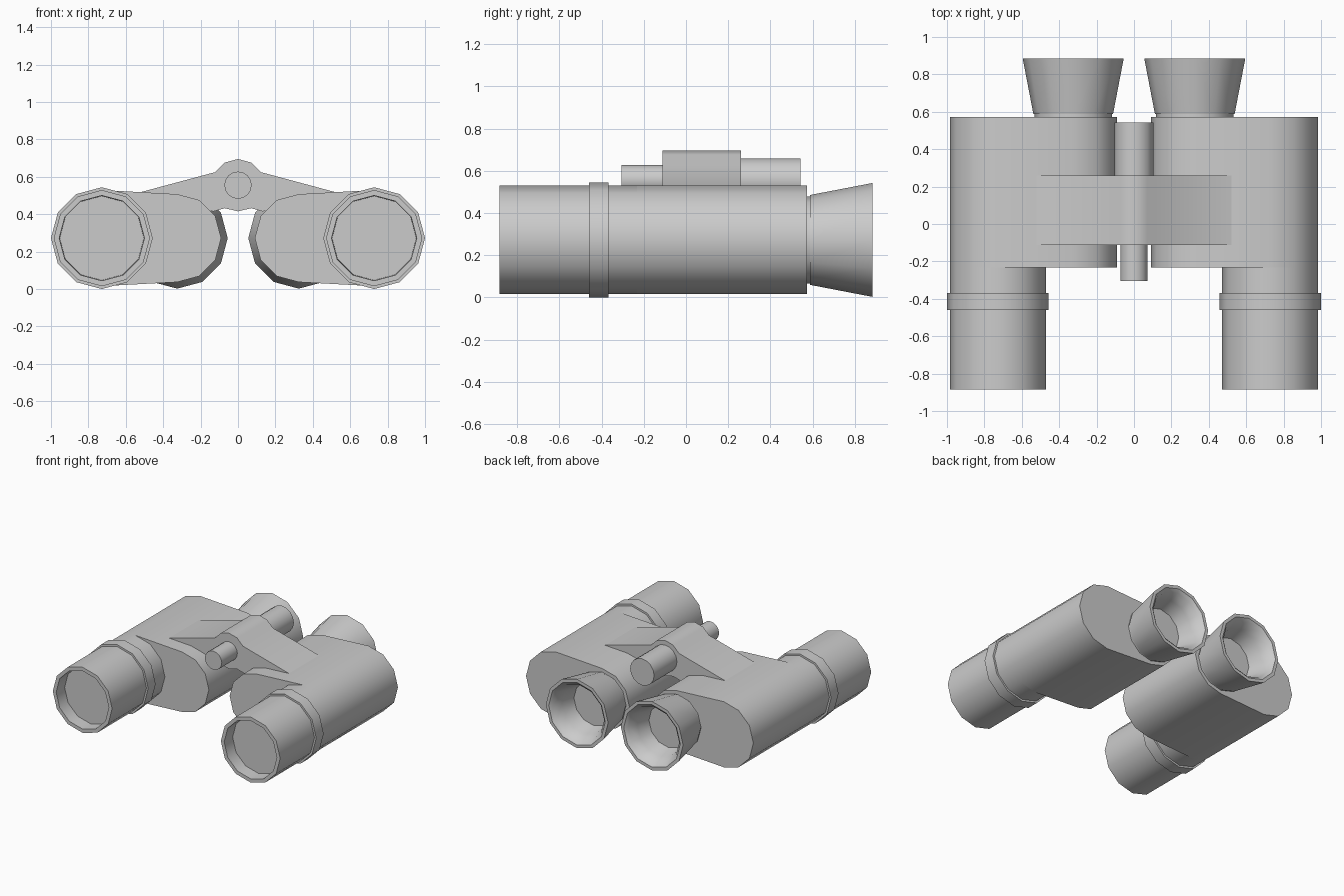
import bpy, bmesh, math

if "Cube" in bpy.data.objects:
    bpy.data.objects.remove(bpy.data.objects["Cube"])

AXIS_Z = 0.272      # height of the optical axes
OBJ_X = 0.728       # objective tube axis
EYE_X = 0.325       # eyepiece axis


def finish(name, bm, mirror):
    bmesh.ops.remove_doubles(bm, verts=bm.verts, dist=1e-5)
    bmesh.ops.recalc_face_normals(bm, faces=bm.faces)
    me = bpy.data.meshes.new(name)
    bm.to_mesh(me)
    bm.free()
    ob = bpy.data.objects.new(name, me)
    bpy.context.collection.objects.link(ob)
    bpy.ops.object.select_all(action='DESELECT')
    ob.select_set(True)
    bpy.context.view_layer.objects.active = ob
    bpy.ops.object.shade_smooth_by_angle(angle=math.radians(38))
    if mirror:
        ob.modifiers.new("Mirror", 'MIRROR').use_mirror_merge = False
    return ob


def lathe(name, cx, cz, profile, sides=12, mirror=False):
    """Revolve (radius, y) points around an axis parallel to y."""
    bm = bmesh.new()
    rings = []
    for r, y in profile:
        if r == 0:
            rings.append([bm.verts.new((cx, y, cz))] * sides)
        else:
            rings.append([bm.verts.new((cx + r * math.cos(2 * math.pi * i / sides), y,
                                        cz + r * math.sin(2 * math.pi * i / sides)))
                          for i in range(sides)])
    for a, b in zip(rings, rings[1:]):
        for i in range(sides):
            j = (i + 1) % sides
            bm.faces.new(list(dict.fromkeys((a[i], a[j], b[j], b[i]))))
    return finish(name, bm, mirror)


def prism(name, outline, y0, y1, mirror=False):
    """Extrude an (x, z) outline along y."""
    bm = bmesh.new()
    f = bm.faces.new([bm.verts.new((x, y0, z)) for x, z in outline])
    ext = bmesh.ops.extrude_face_region(bm, geom=[f], use_keep_orig=True)
    for v in ext['geom']:
        if isinstance(v, bmesh.types.BMVert):
            v.co.y = y1
    return finish(name, bm, mirror)


def arc(cx, cz, r, a0, a1, step=30):
    return [(cx + r * math.cos(math.radians(a)), cz + r * math.sin(math.radians(a)))
            for a in range(a0, a1 + 1, step)]


# Prism housings: half of a wide tube joined to half of a narrower one
prism("prism_housing", arc(OBJ_X, AXIS_Z, 0.257, -90, 90) + arc(EYE_X, AXIS_Z, 0.235, 90, 270),
      -0.232, 0.573, True)

# Objective tubes with recessed lenses
lathe("objective_tube", OBJ_X, AXIS_Z,
      [(0, -0.785), (0.225, -0.785), (0.228, -0.885), (0.257, -0.885), (0.257, -0.232), (0, -0.2)],
      mirror=True)

# Raised rings around the tubes
lathe("tube_ring", OBJ_X, AXIS_Z,
      [(0.25, -0.46), (0.272, -0.46), (0.272, -0.368), (0.25, -0.368), (0.25, -0.46)], mirror=True)

# Eyepiece necks and flared, hollow eyecups
lathe("eyepiece_neck", EYE_X, AXIS_Z,
      [(0, 0.55), (0.207, 0.55), (0.207, 0.6), (0, 0.6)], mirror=True)
lathe("eyecup", EYE_X, AXIS_Z,
      [(0, 0.588), (0.213, 0.588), (0.27, 0.885), (0.245, 0.885), (0.222, 0.865),
       (0.195, 0.79), (0.17, 0.68), (0, 0.68)], mirror=True)

# Hinge bridge: hub with two sloping arms
hub = arc(0, 0.555, 0.14, 30, 150)
prism("hinge_bridge",
      [(0.52, 0.518), *hub, (-0.52, 0.518), (-0.3, 0.43), (-0.13, 0.415), (-0.07, 0.432),
       (0, 0.415), (0.07, 0.432), (0.13, 0.415), (0.3, 0.43)], -0.112, 0.26)

# Focus knob at the back and hinge pin at the front
lathe("focus_knob", 0, 0.555, [(0, 0.2), (0.104, 0.2), (0.104, 0.543), (0, 0.543)], 16)
lathe("hinge_pin", 0, 0.555, [(0, -0.305), (0.073, -0.305), (0.073, -0.05), (0, -0.05)], 16)
